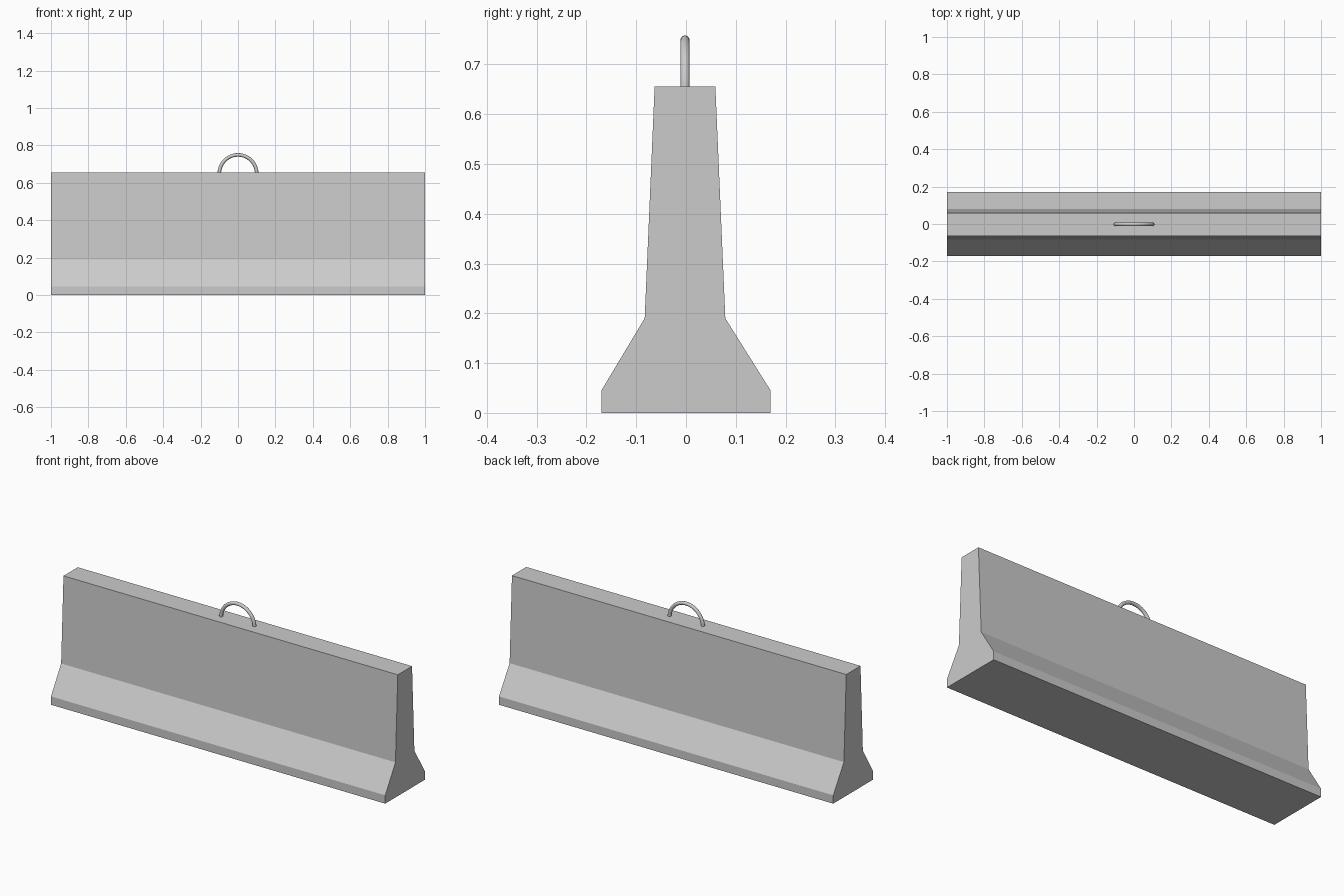
import bpy, bmesh, math

if "Cube" in bpy.data.objects:
    bpy.data.objects.remove(bpy.data.objects["Cube"])

# Barrier body: cross-section (y, z) extruded along x
profile = [(-0.17, 0), (0.17, 0), (0.17, 0.045), (0.079, 0.19), (0.059, 0.656),
           (-0.063, 0.656), (-0.083, 0.19), (-0.17, 0.045)]
bm = bmesh.new()
face = bm.faces.new([bm.verts.new((-1, y, z)) for y, z in profile])
ext = bmesh.ops.extrude_face_region(bm, geom=[face])
bmesh.ops.translate(bm, vec=(2, 0, 0),
                    verts=[v for v in ext["geom"] if isinstance(v, bmesh.types.BMVert)])
bmesh.ops.recalc_face_normals(bm, faces=bm.faces)
mesh = bpy.data.meshes.new("barrier_body")
bm.to_mesh(mesh)
bm.free()
body = bpy.data.objects.new("barrier_body", mesh)
bpy.context.collection.objects.link(body)

# Lifting loop: half ring of round bar, ends sunk into the top
curve = bpy.data.curves.new("lifting_loop", "CURVE")
curve.dimensions = "3D"
curve.bevel_depth = 0.0095
curve.bevel_resolution = 4
curve.use_fill_caps = True
steps = 32
spline = curve.splines.new("POLY")
spline.points.add(steps)
for i, p in enumerate(spline.points):
    a = math.pi * i / steps
    p.co = (0.1 * math.cos(a), -0.002, 0.649 + 0.1 * math.sin(a), 1)
loop = bpy.data.objects.new("lifting_loop", curve)
bpy.context.collection.objects.link(loop)

# Turn the loop into a smooth mesh
bpy.context.view_layer.objects.active = loop
loop.select_set(True)
bpy.ops.object.convert(target="MESH")
bpy.ops.object.shade_smooth_by_angle(angle=math.radians(40))
